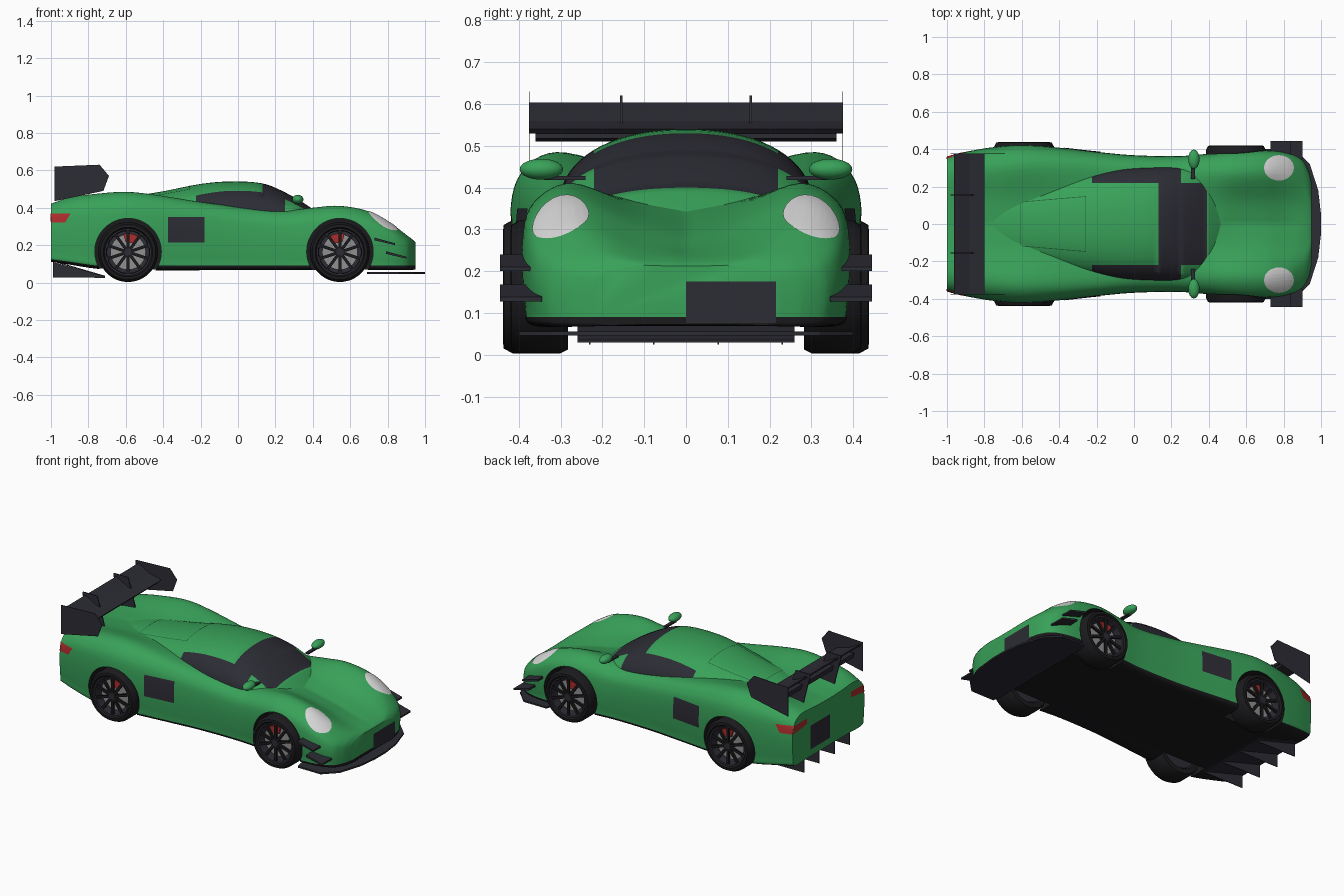
import bpy, bmesh, math
from mathutils import Vector, Matrix
from mathutils.bvhtree import BVHTree

if "Cube" in bpy.data.objects:
    bpy.data.objects.remove(bpy.data.objects["Cube"])


def material(name, rgb):
    m = bpy.data.materials.new(name)
    m.use_nodes = True
    m.diffuse_color = (*rgb, 1)
    m.node_tree.nodes["Principled BSDF"].inputs["Base Color"].default_value = (*rgb, 1)
    return m


GREEN = material("green_paint", (.04, .36, .1))
DARK = material("dark_panel", (.025, .025, .035))
BLACK = material("black_rubber", (.011, .011, .013))
WHITE = material("lamp_white", (.68, .68, .68))
RED = material("red", (.42, .025, .025))
SILVER = material("brake_silver", (.28, .28, .28))
LINE = material("seam_green", (.015, .13, .04))


def finish(name, bm, *mats, smooth=True, fix=True):
    if fix:
        bmesh.ops.recalc_face_normals(bm, faces=bm.faces)
    me = bpy.data.meshes.new(name)
    bm.to_mesh(me)
    bm.free()
    for m in mats:
        me.materials.append(m)
    ob = bpy.data.objects.new(name, me)
    bpy.context.collection.objects.link(ob)
    if smooth:
        bpy.ops.object.select_all(action='DESELECT')
        ob.select_set(True)
        bpy.context.view_layer.objects.active = ob
        bpy.ops.object.shade_smooth_by_angle(angle=math.radians(40))
    return ob


def sample(table, x):
    """Smooth interpolation of rows keyed by their first value."""
    n = len(table)
    i = max(k for k in range(n - 1) if table[k][0] <= x or k == 0)
    a, b = table[i], table[i + 1]
    p, q = table[max(i - 1, 0)], table[min(i + 2, n - 1)]
    h = b[0] - a[0]
    t = (x - a[0]) / h
    out = []
    for c in range(1, len(a)):
        ma = (b[c] - p[c]) / (b[0] - p[0]) * h
        mb = (q[c] - a[c]) / (q[0] - a[0]) * h
        out.append((2*t**3 - 3*t*t + 1) * a[c] + (t**3 - 2*t*t + t) * ma
                   + (3*t*t - 2*t**3) * b[c] + (t**3 - t*t) * mb)
    return out


def stations(table, steps):
    xs = [a[0] + (b[0] - a[0]) * k / steps for a, b in zip(table, table[1:]) for k in range(steps)]
    return xs + [table[-1][0]]


def loft(rings):
    bm = bmesh.new()
    rows = [[bm.verts.new(p) for p in r] for r in rings]
    n = len(rows[0])
    for a, b in zip(rows, rows[1:]):
        for k in range(n):
            bm.faces.new((a[k], a[(k + 1) % n], b[(k + 1) % n], b[k]))
    bm.faces.new(rows[0])
    bm.faces.new(rows[-1])
    return bm


def cut(bm, co, no):
    bmesh.ops.bisect_plane(bm, geom=bm.verts[:] + bm.edges[:] + bm.faces[:], plane_co=co, plane_no=no)


def plate(name, pts, axis, lo, hi, mat):
    """Extrude a flat outline along y (outline in xz) or z (outline in xy)."""
    bm = bmesh.new()
    put = (lambda p, d: (p[0], d, p[1])) if axis == 'y' else (lambda p, d: (p[0], p[1], d))
    f = bm.faces.new([bm.verts.new(put(p, lo)) for p in pts])
    top = bmesh.ops.extrude_face_region(bm, geom=[f])["geom"]
    move = Vector(put((0, 0), hi - lo))
    bmesh.ops.translate(bm, verts=[v for v in top if isinstance(v, bmesh.types.BMVert)], vec=move)
    return finish(name, bm, mat, smooth=False)


# Body shell: x, half width, floor, fender top, centre top, fender y
BODY = [(-1, .36, .115, .42, .41, .27), (-.9, .385, .1, .455, .42, .28),
        (-.75, .41, .078, .475, .43, .3), (-.6, .422, .07, .485, .43, .31),
        (-.45, .412, .07, .47, .43, .31), (-.2, .385, .07, .43, .41, .3),
        (0, .367, .07, .405, .39, .28), (.25, .363, .07, .385, .37, .27),
        (.4, .375, .07, .4, .355, .27), (.54, .39, .07, .41, .325, .27),
        (.7, .392, .07, .38, .29, .27), (.82, .378, .07, .315, .255, .26),
        (.9, .34, .07, .255, .235, .22), (.935, .28, .07, .228, .222, .17),
        (.95, .22, .072, .213, .213, .12)]


def body_ring(x):
    w, zb, zf, zc, yf = sample(BODY, x)
    h = zf - zb
    ctrl = [(0, zb), (.55 * w, zb), (.93 * w, zb), (.985 * w, zb + .16 * h), (w, zb + .6 * h),
            (yf + .78 * (w - yf), zb + .87 * h), (yf, zf), (yf * .45, zc + .3 * (zf - zc)), (0, zc)]
    rows = [(i, *p) for i, p in enumerate(ctrl)]
    half = [sample(rows, i / 6) for i in range(6 * (len(ctrl) - 1) + 1)]
    return [(x, y, z) for y, z in half] + [(x, -y, z) for y, z in half[-2:0:-1]]


bm = loft([body_ring(x) for x in stations(BODY, 6)])
cut(bm, (0, 0, .09), (0, 0, 1))
bm.normal_update()
bmesh.ops.recalc_face_normals(bm, faces=bm.faces)
for f in bm.faces:
    if f.calc_center_median().z < .09 or f.normal.z < -.6:
        f.material_index = 1
body = finish("body_shell", bm, GREEN, BLACK, smooth=False)

# Wheel arches cut out of the body
WHEELS = [("front", .545, .422), ("rear", -.588, .44)]
for end, x, _ in WHEELS:
    for s in (1, -1):
        bm = bmesh.new()
        bmesh.ops.create_cone(bm, cap_ends=True, segments=48, radius1=.178, radius2=.178, depth=.3,
                              matrix=Matrix.Translation((x, s * .41, .165)) @ Matrix.Rotation(math.pi / 2, 4, 'X'))
        cutter = finish("arch_cutter", bm, BLACK, smooth=False)
        cutter.hide_render = True
        mod = body.modifiers.new("arch", 'BOOLEAN')
        mod.operation, mod.solver, mod.object = 'DIFFERENCE', 'EXACT', cutter
        mod.material_mode = 'TRANSFER'
        bpy.context.view_layer.objects.active = body
        bpy.ops.object.modifier_apply(modifier=mod.name)
        bpy.data.objects.remove(cutter)
bpy.ops.object.select_all(action='DESELECT')
body.select_set(True)
bpy.context.view_layer.objects.active = body
bpy.ops.object.shade_smooth_by_angle(angle=math.radians(40))

# Cabin: x, half width, base, roof height; glass is cut in
CABIN = [(-.76, .16, .36, .43), (-.6, .2, .36, .455), (-.4, .24, .36, .488), (-.2, .28, .36, .527),
         (-.05, .3, .36, .54), (.13, .305, .35, .53), (.25, .3, .35, .483), (.39, .265, .32, .4),
         (.48, .15, .29, .33)]


def cabin_ring(x):
    w, zb, zt = sample(CABIN, x)
    arc = [math.pi * k / 36 for k in range(37)]
    return [(x, w * math.copysign(abs(math.cos(a)) ** .92, math.cos(a)),
             zb + (zt - zb) * max(math.sin(a), 0) ** .92) for a in arc]


bm = loft([cabin_ring(x) for x in stations(CABIN, 6)])
for x in (-.225, .13, .25, .39):
    cut(bm, (x, 0, 0), (1, 0, 0))
for y in (-.22, .22):
    cut(bm, (0, y, 0), (0, 1, 0))
for f in bm.faces:
    c = f.calc_center_median()
    side, screen = abs(c.y) > .22 and -.225 < c.x < .25, abs(c.y) < .22 and .13 < c.x < .39
    f.material_index = int(side or screen)
cabin = finish("cabin", bm, GREEN, DARK)


# Painted details laid on the surfaces as thin conforming plates
def decal(name, target, shape, aim, mat, n=12, lift=.003):
    deps = bpy.context.evaluated_depsgraph_get()
    tree = BVHTree.FromObject(target, deps)
    aim = Vector(aim)
    bm = bmesh.new()
    grid = []
    for i in range(n + 1):
        row = []
        for j in range(n + 1):
            hit = tree.ray_cast(Vector(shape(i / n, j / n)) - aim * 3, aim)[0]
            row.append(bm.verts.new(hit - aim * lift) if hit else None)
        grid.append(row)
    for i in range(n):
        for j in range(n):
            q = [grid[i][j], grid[i + 1][j], grid[i + 1][j + 1], grid[i][j + 1]]
            if all(q):
                f = bm.faces.new(q)
                f.normal_update()
                if f.normal.dot(aim) > 0:
                    f.normal_flip()
    return finish(name, bm, mat, fix=False)


def quad(a, b, c, d):
    a, b, c, d = map(Vector, (a, b, c, d))
    return lambda u, v: a.lerp(b, u).lerp(d.lerp(c, u), v)


def disc(x, y, rx, ry):
    return lambda u, v: (x + rx * (.001 + u) * math.cos(v * math.tau), y + ry * (.001 + u) * math.sin(v * math.tau), 0)


for s, side in ((1, "left"), (-1, "right")):
    aim = (0, -s, 0)
    decal(side + "_headlight", body, disc(.775, s * .3, .08, .068), (0, 0, -1), WHITE, n=24)
    decal(side + "_number_panel", body, quad((-.375, 0, .215), (-.18, 0, .215), (-.18, 0, .35), (-.375, 0, .35)), aim, DARK)
    decal(side + "_tail_light_side", body, quad((-.999, 0, .32), (-.925, 0, .32), (-.895, 0, .37), (-.999, 0, .37)), aim, RED)
    decal(side + "_tail_light_back", body, quad((0, s * .22, .335), (0, s * .358, .32), (0, s * .358, .37), (0, s * .22, .37)), (1, 0, 0), RED)
    decal(side + "_cover_seam", cabin, quad((-.61, s * .115, 0), (-.26, s * .145, 0), (-.26, s * .149, 0), (-.61, s * .119, 0)), (0, 0, -1), LINE)
for x, w in ((-.61, .119), (-.26, .149)):
    decal("cover_cross_seam", cabin, quad((x, -w, 0), (x, w, 0), (x + .004, w, 0), (x + .004, -w, 0)), (0, 0, -1), LINE)
decal("nose_panel", body, quad((0, 0, .076), (0, .215, .076), (0, .215, .175), (0, 0, .175)), (-1, 0, 0), DARK)
decal("tail_panel", body, quad((0, -.01, .16), (0, .185, .16), (0, .185, .31), (0, -.01, .31)), (1, 0, 0), DARK)


# Wheels
def lathe(name, profile, x, y, s, mat):
    bm = bmesh.new()
    vs = [bm.verts.new((x + r, s * (y - d), .163)) for r, d in profile]
    es = [bm.edges.new(e) for e in zip(vs, vs[1:])]
    bmesh.ops.spin(bm, geom=vs + es, cent=(x, 0, .163), axis=(0, 1, 0), angle=math.tau, steps=48)
    bmesh.ops.remove_doubles(bm, verts=bm.verts, dist=1e-5)
    return finish(name, bm, mat)


for end, x, y in WHEELS:
    for s, side in ((1, "left"), (-1, "right")):
        tag = f"{end}_{side}_"
        lathe(tag + "tyre", [(.12, .02), (.132, .002), (.148, .004), (.16, .026), (.16, .12), (.15, .14), (.12, .14)], x, y, s, BLACK)
        lathe(tag + "rim", [(.128, .012), (.116, .014), (.112, .06), (.112, .13), (0, .13)], x, y, s, DARK)
        lathe(tag + "brake_disc", [(0, .045), (.095, .045), (.095, .06)], x, y, s, SILVER)
        lathe(tag + "hub", [(0, .015), (.02, .015), (.026, .045)], x, y, s, DARK)
        bm = bmesh.new()
        for k in range(10):
            m = (Matrix.Translation((x, s * (y - .022), .163)) @ Matrix.Rotation(math.tau * k / 10, 4, 'Y')
                 @ Matrix.Translation((0, 0, .068)) @ Matrix.Diagonal((.016, .012, .1, 1)))
            bmesh.ops.create_cube(bm, size=1, matrix=m)
        finish(tag + "spokes", bm, BLACK, smooth=False)
        lean = .15 if end == "rear" else -.15
        arc = [(r, lean + a) for r, angles in ((.1, (-.4, -.13, .13, .4)), (.055, (.4, -.4))) for a in angles]
        y0, y1 = sorted((s * (y - .032), s * (y - .05)))
        plate(tag + "caliper", [(x + r * math.sin(a), .163 + r * math.cos(a)) for r, a in arc], 'y', y0, y1, RED)

# Front splitter and canards
edge = [(.69, .36), (.7, .4), (.86, .4), (.94, .32), (.985, .18), (1, .05)]
plate("front_splitter", edge + [(x, -y) for x, y in edge[::-1]], 'z', .046, .056, DARK)
for s in (1, -1):
    y0, y1 = sorted((s * .345, s * .445))
    for x, z in ((.73, .24), (.79, .168)):
        plate("canard", [(x, z), (x + .11, z - .03), (x + .11, z - .04), (x, z - .014)], 'y', y0, y1, DARK)

# Rear wing with end plates and supports
plate("wing_main", [(-.8, .54), (-.88, .56), (-.962, .604), (-.962, .594), (-.88, .545), (-.81, .53)], 'y', -.375, .375, DARK)
plate("wing_lower_bar", [(-.82, .535), (-.82, .518), (-.92, .51), (-.93, .545)], 'y', -.36, .36, DARK)
for s in (1, -1):
    plate("wing_end_plate", [(-.98, .62), (-.74, .63), (-.69, .57), (-.72, .49), (-.98, .435)], 'y', s * .375 - .001, s * .375 + .001, DARK)
    plate("wing_support", [(-.82, .41), (-.93, .41), (-.98, .6), (-.98, .62), (-.88, .62), (-.85, .53)], 'y', s * .155 - .003, s * .155 + .003, DARK)

# Rear diffuser
plate("diffuser_ramp", [(-.71, .03), (-.99, .112), (-.99, .118), (-.71, .036)], 'y', -.26, .26, DARK)
for y in (-.23, -.077, .077, .23):
    plate("diffuser_fin", [(-.99, .11), (-.99, .028), (-.71, .025), (-.71, .032)], 'y', y - .002, y + .002, DARK)

# Door mirrors
for s, side in ((1, "left"), (-1, "right")):
    bm = bmesh.new()
    bmesh.ops.create_uvsphere(bm, u_segments=24, v_segments=14, radius=1,
                              matrix=Matrix.Translation((.32, s * .346, .444)) @ Matrix.Diagonal((.03, .052, .025, 1)))
    finish(side + "_mirror", bm, GREEN)
    y0, y1 = sorted((s * .24, s * .34))
    plate(side + "_mirror_stalk", [(.305, .418), (.325, .418), (.325, .428), (.305, .428)], 'y', y0, y1, DARK)
